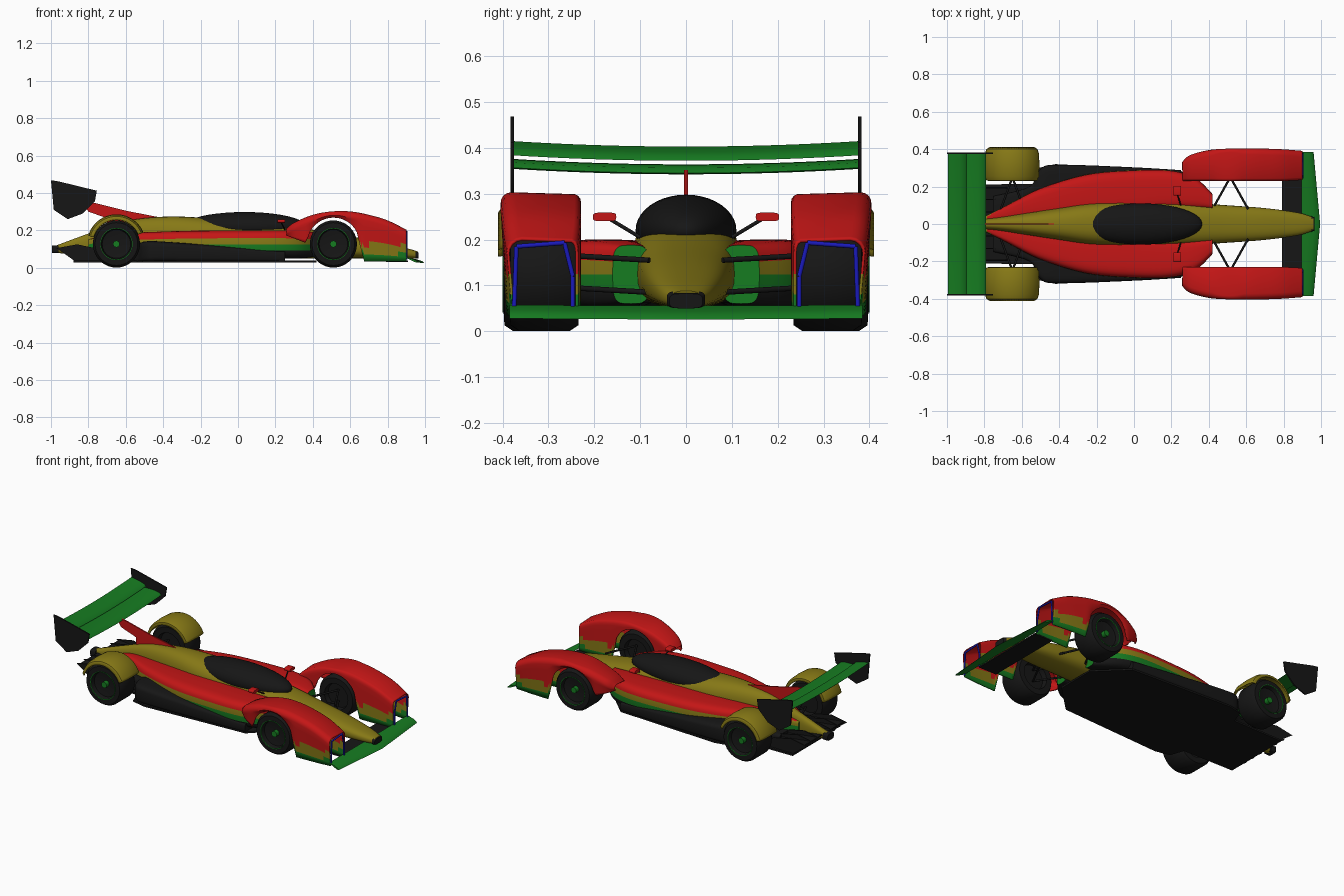
import bpy, bmesh, math
from mathutils import Vector

if "Cube" in bpy.data.objects:
    bpy.data.objects.remove(bpy.data.objects["Cube"])


def mat(name, r, g, b):
    m = bpy.data.materials.new(name)
    m.diffuse_color = (r, g, b, 1)
    m.use_nodes = True
    m.node_tree.nodes["Principled BSDF"].inputs["Base Color"].default_value = m.diffuse_color
    return m


RED = mat("red", .55, .008, .008)
OLIVE = mat("olive", .24, .19, .008)
GREEN = mat("green", .008, .2, .015)
BLACK = mat("black", .008, .008, .008)
BLUE = mat("blue", .01, .01, .5)


def loft(name, rings, mats, closed=True, caps=True, thick=0, bands=()):
    """Skin rings of points; bands = descending z limits, one per extra material."""
    bm = bmesh.new()
    vs = [[bm.verts.new(p) for p in r] for r in rings]
    for a, b in zip(vs, vs[1:]):
        n = len(a)
        for i in range(n if closed else n - 1):
            j = (i + 1) % n
            bm.faces.new((a[i], a[j], b[j], b[i]))
    if caps and closed:
        bm.faces.new(vs[0])
        bm.faces.new(vs[-1])
    bmesh.ops.remove_doubles(bm, verts=bm.verts, dist=1e-5)
    bmesh.ops.recalc_face_normals(bm, faces=bm.faces)
    for f in bm.faces:
        f.material_index = sum(f.calc_center_median().z < z for z in bands)
    me = bpy.data.meshes.new(name)
    bm.to_mesh(me)
    bm.free()
    for m in mats:
        me.materials.append(m)
    ob = bpy.data.objects.new(name, me)
    bpy.context.collection.objects.link(ob)
    if thick:
        s = ob.modifiers.new("thickness", 'SOLIDIFY')
        s.thickness, s.offset = thick, 0
    return ob


def spline(pts, n):
    """Catmull-Rom resampling of station tuples."""
    out = []
    for k in range(n + 1):
        t = k / n * (len(pts) - 1)
        i = min(int(t), len(pts) - 2)
        t -= i
        q = [pts[max(0, min(len(pts) - 1, i + d))] for d in (-1, 0, 1, 2)]
        out.append([.5 * (2 * b + (c - a) * t + (2 * a - 5 * b + 4 * c - d) * t * t
                          + (3 * b - a - 3 * c + d) * t ** 3) for a, b, c, d in zip(*q)])
    return out


def oval(x, y0, y1, z0, z1, e, n=32):
    """Superellipse cross-section at station x."""
    r = []
    for k in range(n):
        c, s = math.cos(2 * math.pi * k / n), math.sin(2 * math.pi * k / n)
        r.append((x, (y0 + y1) / 2 + (y1 - y0) / 2 * math.copysign(abs(c) ** (2 / e), c),
                  (z0 + z1) / 2 + (z1 - z0) / 2 * math.copysign(abs(s) ** (2 / e), s)))
    return r


def plate_y(name, xz, y, t, m):
    return loft(name, [[(x, y + d, z) for x, z in xz] for d in (-t / 2, t / 2)], [m])


def plate_z(name, xy, z, t, m):
    return loft(name, [[(x, y, z + d) for x, y in xy] for d in (-t / 2, t / 2)], [m])


def rod(name, a, b, r, m, n=10):
    a, b = Vector(a), Vector(b)
    d = (b - a).normalized()
    u = d.orthogonal().normalized()
    v = d.cross(u)
    return loft(name, [[p + r * (u * math.cos(2 * math.pi * k / n) + v * math.sin(2 * math.pi * k / n))
                        for k in range(n)] for p in (a, b)], [m])


# central fuselage with nose
body = [(.96, .035, .05, .088), (.88, .06, .05, .11), (.7, .085, .05, .15), (.5, .1, .05, .185),
        (.3, .113, .05, .22), (.1, .118, .05, .24), (-.2, .112, .05, .268), (-.4, .085, .05, .273),
        (-.6, .055, .05, .25), (-.78, .03, .06, .19), (-.97, .02, .08, .12)]
loft("fuselage", [oval(x, -w, w, a, b, 2.6) for x, w, a, b in spline(body, 50)], [OLIVE])
loft("nose_tip", [oval(x, -w, w, .05, z, 4) for x, w, z in ((.95, .042, .088), (.965, .036, .082))], [BLACK])
loft("tail_lamp", [oval(x, -.03, .03, .08, .12, 5) for x in (-.995, -.96)], [BLACK])

# canopy
bpy.ops.mesh.primitive_uv_sphere_add(segments=40, ring_count=20, location=(.035, 0, .22))
canopy = bpy.context.object
canopy.name = "canopy"
canopy.scale = (.33, .11, .078)
canopy.data.materials.append(BLACK)

# dorsal fin
plate_y("dorsal_fin", [(-.42, .27), (-.6, .305), (-.76, .345), (-.84, .36), (-.8, .3), (-.7, .265),
                       (-.7, .2), (-.5, .22)], 0, .008, RED)

# floor and diffuser
half = [(.42, .12), (.25, .285), (-.42, .32), (-.51, .3), (-.54, .215), (-.88, .21)]
plate_z("floor", half + [(x, -y) for x, y in reversed(half)], .033, .01, BLACK)
loft("diffuser_ramp", [[(-.68, y, .05), (-.95, y, .1), (-.95, y, .108), (-.68, y, .075)]
                       for y in (-.19, .19)], [BLACK])
for i in range(7):
    plate_y("diffuser_strake", [(-.66, .034), (-.87, .034), (-.97, .105), (-.86, .125), (-.74, .1)],
            (i - 3) * .065, .006, BLACK)

pod = [(.42, .08, .16, .06, .188), (.33, .08, .245, .05, .198), (.2, .08, .285, .05, .2),
       (0, .06, .287, .05, .2), (-.25, .05, .265, .05, .198), (-.5, .03, .19, .05, .19),
       (-.68, .02, .1, .05, .18), (-.8, .01, .04, .06, .15)]
skirt = [(.25, .1, .288, .03, .09), (0, .1, .303, .03, .11), (-.4, .1, .317, .03, .14),
         (-.5, .1, .295, .03, .14), (-.56, .08, .2, .03, .12), (-.75, .03, .15, .03, .1)]
fender = [(.26, .232, .33, .205), (.3, .232, .365, .238), (.4, .232, .392, .28), (.5, .232, .4, .298),
          (.6, .232, .402, .298), (.7, .232, .4, .28), (.8, .233, .396, .25), (.9, .238, .388, .2)]


def arch_bottom(x):
    d = x - .51
    if abs(d) < .14:
        return .13 + math.sqrt(.14 ** 2 - d * d)
    return max(.035, .13 - (d - .14) * 4) if d > 0 else .13 + (-d - .14) * .4


def fender_ring(s, x, yi, yo, zt):
    zb = min(arch_bottom(x), zt - .018)
    r = min(.03, (zt - zb) * .6)
    path = [(yi, zb + (zt - r - zb) * k / 6) for k in range(6)]
    path += [(yi + .012 - .012 * math.cos(a), zt - r + (r - .004) * math.sin(a)) for a in (0, .5, 1, 1.57)]
    path += [(yo - r + r * math.sin(a), zt - r + r * math.cos(a)) for a in (0, .4, .8, 1.2, 1.57)]
    path += [(yo - .012 * k / 6, zt - r + (zb - zt + r) * k / 6) for k in range(1, 7)]
    return [(x, s * y, z) for y, z in path]


# wheel half-section: radius, offset outward
tyre = [(0, .03), (.075, .03), (.08, 0), (.114, 0), (.126, .018), (.126, .13), (.114, .148),
        (.083, .15), (.076, .125), (0, .11)]


def lathe(name, prof, x, z, y, s, m, n=40):
    loft(name, [[(x + r * math.cos(2 * math.pi * k / n), s * (y + o), z + r * math.sin(2 * math.pi * k / n))
                 for r, o in prof] for k in range(n + 1)], [m], caps=False)


def aerofoil(name, x0, z0, x1, z1, w, t, sweep, rise, m):
    """Wing element spanning y from leading point to trailing point."""
    rings = []
    for k in range(21):
        q = k / 10 - 1
        dx, dz = -sweep * abs(q), rise * q * q
        ring = []
        for u, h in ((0, 0), (.1, .8), (.35, 1), (.7, .6), (1, .1), (1, -.1), (.6, -.4), (.2, -.5)):
            ring.append((x0 + (x1 - x0) * u + dx * (1 - u), q * w, z0 + (z1 - z0) * u + h * t + dz))
        rings.append(ring)
    loft(name, rings, [m])


# front and rear wings
aerofoil("front_wing", .995, .026, .895, .055, .385, .008, .035, .002, GREEN)
plate_z("front_wing_plank", [(.79, -.24), (.91, -.24), (.91, .24), (.79, .24)], .035, .008, BLACK)
aerofoil("rear_wing_main", -.79, .345, -.915, .362, .38, .012, 0, .012, GREEN)
aerofoil("rear_wing_flap", -.895, .372, -.995, .402, .38, .009, 0, .012, GREEN)

for s in (1, -1):
    # side pods and lower skirts
    loft("side_pod", [oval(x, s * a, s * b, c, d, 4) for x, a, b, c, d in spline(pod, 36)],
         [RED, OLIVE, GREEN, BLACK], bands=(.155, .125, .095))
    loft("side_skirt", [oval(x, s * a, s * b, c, d, 5) for x, a, b, c, d in spline(skirt, 24)], [BLACK])
    # front fenders with open mouth and coloured rim
    loft("front_fender", [fender_ring(s, *p) for p in spline(fender, 56)], [RED, OLIVE, GREEN],
         closed=False, thick=.006, bands=(.125, .075))
    rim = [(.375, .045), (.37, .185), (.265, .193), (.247, .12), (.247, .045)]
    for (ya, za), (yb, zb) in zip(rim, rim[1:]):
        rod("fender_rim", (.902, s * ya, za), (.902, s * yb, zb), .005, BLUE)
    # rear fenders: rounded arc over the wheel
    arc = []
    for k in range(29):
        a = math.radians(22 + k * 5.1)
        ring = []
        for y, r in ((.232, .128), (.236, .142), (.255, .15), (.32, .153), (.375, .15), (.398, .142), (.408, .126)):
            ring.append((-.65 + r * math.cos(a), s * y, .13 + r * math.sin(a)))
        arc.append(ring)
    loft("rear_fender", arc, [OLIVE], closed=False, thick=.006)
    # wheels with hub nut and rim ring
    for x, y in ((.51, .235), (-.65, .248)):
        lathe("wheel", tyre, x, .127, y, s, BLACK)
        lathe("rim_ring", [(.082, .148), (.086, .148), (.086, .152), (.082, .152)], x, .127, y, s, GREEN)
        rod("hub_nut", (x, s * (y + .1), .127), (x, s * (y + .14), .127), .018, GREEN, 16)
    # suspension arms
    for x, xs in ((.515, (.42, .61)), (-.65, (-.57, -.73))):
        for xb in xs:
            for zb, zw in ((.155, .165), (.085, .095)):
                rod("suspension_arm", (xb, s * (.08 if x > 0 else .03), zb), (x, s * .25, zw), .006, BLACK)
    # mirrors
    loft("mirror", [oval(x, s * .152, s * .203, .24, .259, 4, 20) for x in (.21, .225, .25)], [RED])
    rod("mirror_stalk", (.25, s * .1, .205), (.23, s * .165, .244), .004, BLACK)
    # rear wing end plates
    plate_y("rear_wing_end_plate", [(-1, .468), (-.96, .462), (-.755, .412), (-.765, .355), (-.83, .29),
                                    (-.91, .26), (-.985, .31)], s * .379, .008, BLACK)

# smooth shading with sharp edges kept
bpy.ops.object.select_all(action='SELECT')
bpy.ops.object.shade_smooth_by_angle(angle=math.radians(38))
